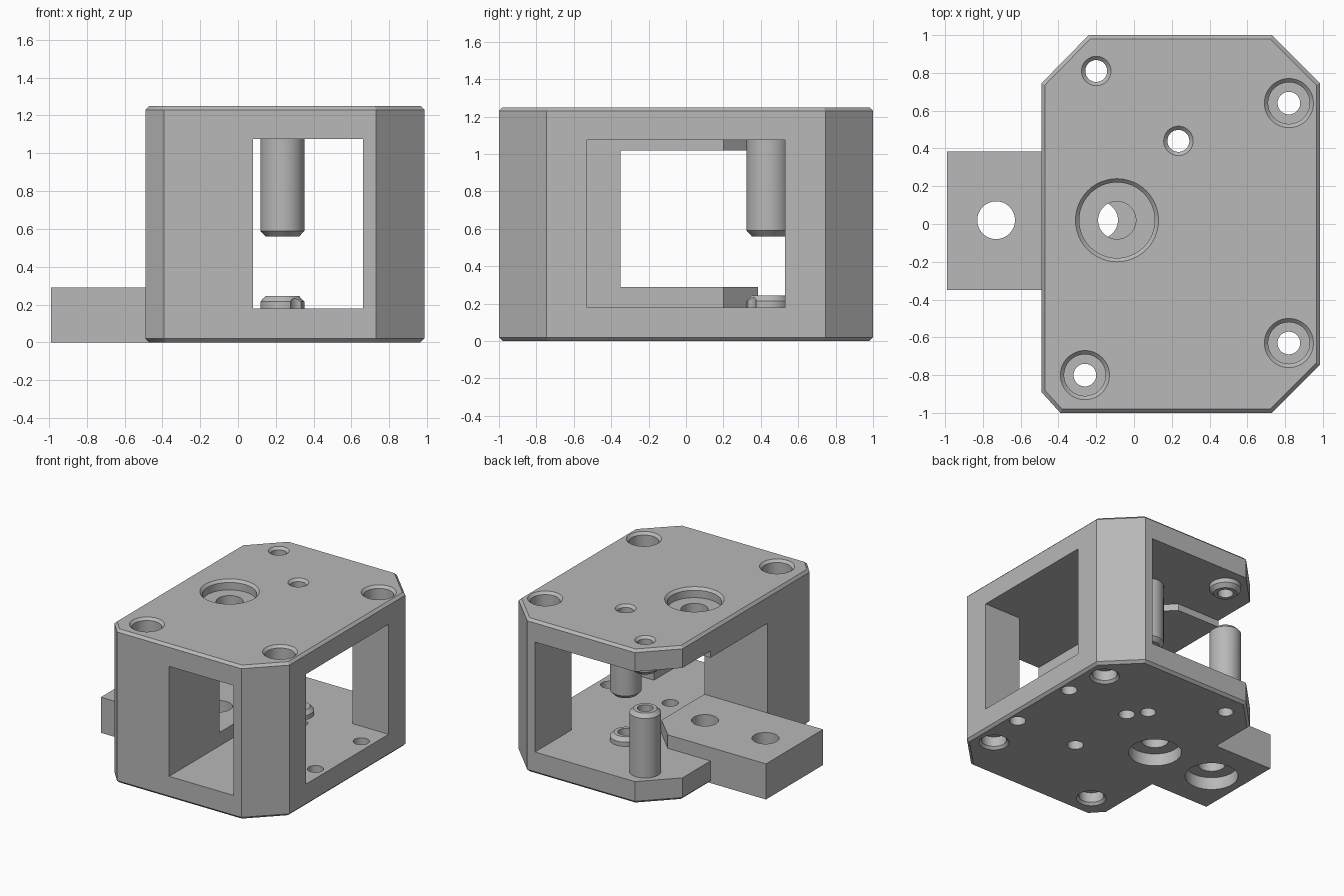
import bpy, bmesh, math

default = bpy.data.objects.get("Cube")
if default:
    bpy.data.objects.remove(default, do_unlink=True)

grey = bpy.data.materials.new("machined_grey")
grey.use_nodes = True
COLOUR = (0.48, 0.48, 0.48, 1)
grey.diffuse_color = COLOUR
grey.node_tree.nodes["Principled BSDF"].inputs["Base Color"].default_value = COLOUR

HEIGHT, FLOOR, CEILING = 1.25, 0.18, 1.075
SIDES = 48


def finish(name, bm):
    bmesh.ops.recalc_face_normals(bm, faces=bm.faces)
    mesh = bpy.data.meshes.new(name)
    bm.to_mesh(mesh)
    bm.free()
    mesh.materials.append(grey)
    obj = bpy.data.objects.new(name, mesh)
    bpy.context.collection.objects.link(obj)
    return obj


def prism(name, outline, low, high, bevel=0):
    """Upright prism, optionally with chamfered top and bottom rims."""
    bm = bmesh.new()
    base = bm.faces.new([bm.verts.new((x, y, low)) for x, y in outline])
    grown = bmesh.ops.extrude_face_region(bm, geom=[base])["geom"]
    for v in grown:
        if isinstance(v, bmesh.types.BMVert):
            v.co.z = high
    bmesh.ops.recalc_face_normals(bm, faces=bm.faces)
    if bevel:
        rims = [e for e in bm.edges if abs(e.verts[0].co.z - e.verts[1].co.z) < 1e-6]
        bmesh.ops.bevel(bm, geom=rims, offset=bevel, segments=1, affect='EDGES')
    return finish(name, bm)


def turned(name, centre, profile):
    """Solid of revolution from (radius, z) pairs."""
    bm = bmesh.new()
    rings = []
    for r, z in profile:
        ring = []
        for i in range(SIDES):
            a = math.tau * i / SIDES
            ring.append(bm.verts.new((centre[0] + r * math.cos(a),
                                      centre[1] + r * math.sin(a), z)))
        rings.append(ring)
    for a, b in zip(rings, rings[1:]):
        for i in range(SIDES):
            j = (i + 1) % SIDES
            bm.faces.new((a[i], a[j], b[j], b[i]))
    bm.faces.new(rings[0])
    bm.faces.new(rings[-1])
    return finish(name, bm)


def combine(target, tool, operation):
    mod = target.modifiers.new("combine", 'BOOLEAN')
    mod.operation, mod.solver, mod.object = operation, 'EXACT', tool
    bpy.context.view_layer.update()
    graph = bpy.context.evaluated_depsgraph_get()
    mesh = bpy.data.meshes.new_from_object(target.evaluated_get(graph))
    target.modifiers.clear()
    target.data = mesh
    bpy.data.objects.remove(tool, do_unlink=True)


# Housing block with clipped corners
body = prism("housing", [(-0.39, -1), (0.73, -1), (0.985, -0.745), (0.985, 0.745),
                         (0.73, 1), (-0.24, 1), (-0.49, 0.745), (-0.49, -0.89)],
             0, HEIGHT, 0.02)

# Cavity that leaves three corner columns between the plates
cavity = prism("cavity_cutter", [(0.08, -1.1), (0.66, -1.1), (0.66, -0.53), (1.1, -0.53),
                                 (1.1, 0.53), (0.66, 0.53), (0.66, 1.1), (-0.6, 1.1),
                                 (-0.6, -0.35), (0.08, -0.35)], FLOOR, CEILING)
combine(body, cavity, 'DIFFERENCE')


# Mounting arm below and matching pad under the top plate
def tongue(name, end, low, high):
    return prism(name, [(end, -0.35), (0.08, -0.35), (0.08, 0.2),
                        (-0.105, 0.385), (end, 0.385)], low, high)


combine(body, tongue("mounting_arm", -0.99, 0, 0.29), 'UNION')
combine(body, tongue("top_pad", -0.49, 1.02, CEILING + 0.05), 'UNION')

# Guide pins, each facing a short boss on the opposite plate
PIN_A, PIN_B = (0.235, 0.44), (-0.2, 0.81)
R, TIP = 0.117, 0.088


def stub(name, centre, root, tip):
    step = math.copysign(0.03, tip - root)
    combine(body, turned(name, centre, [(R, root - step), (R, tip - step), (TIP, tip)]), 'UNION')


stub("upper_pin", PIN_A, CEILING, 0.56)
stub("lower_boss", PIN_A, FLOOR, 0.245)
stub("lower_pin", PIN_B, FLOOR, 0.695)
stub("upper_boss", PIN_B, CEILING, 1.01)


def drill(centre, profile):
    combine(body, turned("drill_cutter", centre, profile), 'DIFFERENCE')


# Pin bores with a countersunk top
for c in (PIN_A, PIN_B):
    drill(c, [(0.058, -0.1), (0.058, HEIGHT - 0.02), (0.078, HEIGHT), (0.078, 1.4)])

# Corner screw holes, counterbored at both ends
for c in ((0.82, 0.64), (0.82, -0.63), (-0.26, -0.8)):
    drill(c, [(0.11, -0.1), (0.11, 0), (0.092, 0.02), (0.092, 0.1), (0.06, 0.1),
              (0.06, HEIGHT - 0.13), (0.11, HEIGHT - 0.13), (0.11, HEIGHT - 0.02),
              (0.13, HEIGHT), (0.13, 1.4)])

# Large stepped bore in the top plate
drill((-0.09, 0.02), [(0.1, 0.9), (0.1, HEIGHT - 0.08), (0.2, HEIGHT - 0.08),
                      (0.2, HEIGHT - 0.02), (0.22, HEIGHT), (0.22, 1.4)])

# Arm holes, counterbored from below
for x in (-0.73, -0.185):
    drill((x, 0.02), [(0.195, -0.1), (0.195, 0.1), (0.1, 0.1), (0.1, 0.4)])

# Small holes in the floor
for x in (0.335, 0.89):
    for y in (-0.275, 0.315):
        drill((x, y), [(0.06, -0.1), (0.06, 0.3)])

bpy.ops.object.select_all(action='DESELECT')
body.select_set(True)
bpy.context.view_layer.objects.active = body
bpy.ops.object.shade_smooth_by_angle(angle=math.radians(30))
